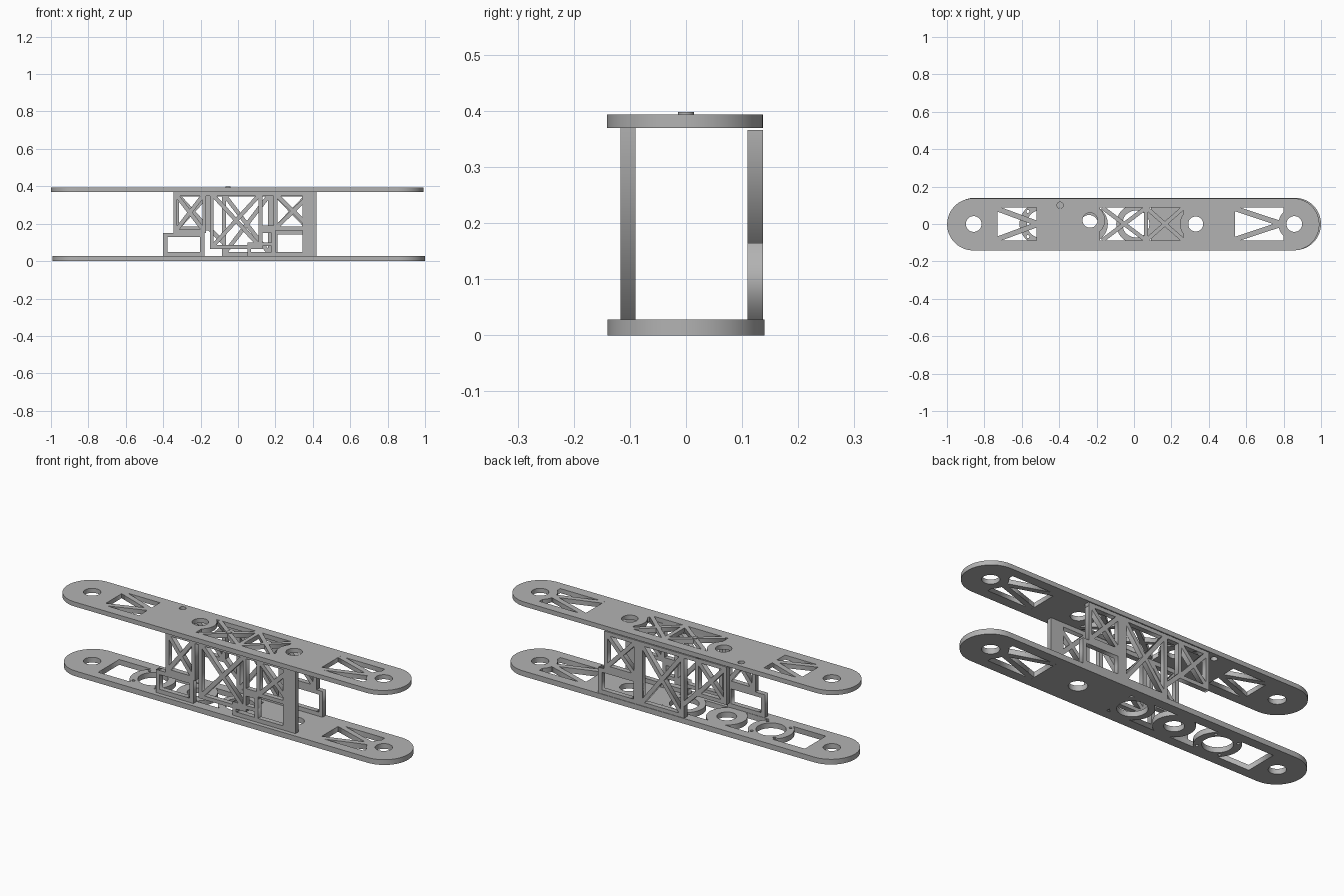
import bpy
import bmesh
from math import cos, sin, pi
from mathutils import Matrix, Vector

if "Cube" in bpy.data.objects:
    bpy.data.objects.remove(bpy.data.objects["Cube"], do_unlink=True)

grey = bpy.data.materials.new("light grey")
GREY = (0.45, 0.45, 0.45, 1)
grey.diffuse_color = GREY
grey.use_nodes = True
grey.node_tree.nodes["Principled BSDF"].inputs["Base Color"].default_value = GREY


# Flat outlines
def circle(x, y, r, n=48):
    return [(x + r * cos(2 * pi * i / n), y + r * sin(2 * pi * i / n)) for i in range(n)]


def rect(x0, x1, y0, y1):
    return [(x0, y0), (x1, y0), (x1, y1), (x0, y1)]


def stadium(cx, cy, half, r, n=32):
    pts = []
    for side, start in ((1, -pi / 2), (-1, pi / 2)):
        for i in range(n + 1):
            a = start + pi * i / n
            pts.append((cx + side * (half - r) + r * cos(a), cy + r * sin(a)))
    return pts


# A shape is a list of outlines: the outer edge, then its holes
def bar(p, q, w=0.022):
    p, q = Vector(p), Vector(q)
    d = (q - p).normalized() * w / 2
    s = Vector((-d.y, d.x))
    return [[tuple(p + s), tuple(p - s), tuple(q - s), tuple(q + s)]]


def ring(x, y, outer, inner):
    return [circle(x, y, outer), circle(x, y, inner)]


def frame(x0, x1, y0, y1, w=0.02):
    return [rect(x0, x1, y0, y1), rect(x0 + w, x1 - w, y0 + w, y1 - w)]


def cross(x0, x1, y0, y1, w=0.022):
    return [bar((x0, y0), (x1, y1), w), bar((x0, y1), (x1, y0), w)]


def braced(x0, x1, y0, y1):
    m = 0.012
    return [frame(x0, x1, y0, y1)] + cross(x0 + m, x1 - m, y0 + m, y1 - m)


# Extrude every shape by the same thickness and gather them in one object
def part(name, shapes, thickness, matrix):
    bm = bmesh.new()
    for outlines in shapes:
        curve = bpy.data.curves.new(name, 'CURVE')
        curve.dimensions = '2D'
        curve.fill_mode = 'BOTH'
        curve.extrude = thickness / 2
        for pts in outlines:
            sp = curve.splines.new('POLY')
            sp.points.add(len(pts) - 1)
            for point, (x, y) in zip(sp.points, pts):
                point.co = (x, y, 0, 1)
            sp.use_cyclic_u = True
        helper = bpy.data.objects.new(name + " outline", curve)
        bpy.context.scene.collection.objects.link(helper)
        deps = bpy.context.evaluated_depsgraph_get()
        mesh = bpy.data.meshes.new_from_object(helper.evaluated_get(deps))
        bm.from_mesh(mesh)
        bpy.data.objects.remove(helper, do_unlink=True)
        bpy.data.meshes.remove(mesh)
    bmesh.ops.remove_doubles(bm, verts=bm.verts, dist=0.00001)
    bmesh.ops.transform(bm, matrix=matrix, verts=bm.verts)
    mesh = bpy.data.meshes.new(name)
    bm.to_mesh(mesh)
    bm.free()
    mesh.materials.clear()
    mesh.materials.append(grey)
    for poly in mesh.polygons:
        poly.material_index = 0
    obj = bpy.data.objects.new(name, mesh)
    bpy.context.scene.collection.objects.link(obj)
    return obj


def level(z0, z1):
    return z1 - z0, Matrix.Translation((0, 0, (z0 + z1) / 2))


def upright(y0, y1):
    return y1 - y0, Matrix.Translation((0, (y0 + y1) / 2, 0)) @ Matrix.Rotation(pi / 2, 4, 'X')


H = 0.088  # half width of the plate openings
END = 0.857  # position of the end holes


# Two bars meeting in a point beside the end hole
def arrow(x0, x1):
    return [bar((x0, s * (H - 0.005)), (x1, 0), 0.028) for s in (-1, 1)]


# Top plate
top = [[stadium(-0.004, -0.002, 0.995, 0.139),
        circle(-END, 0, 0.042), circle(END, 0, 0.042),
        circle(-0.235, 0.02, 0.04), circle(0.33, 0, 0.04), circle(-0.395, 0.1, 0.017, 24),
        rect(-0.73, -0.52, -H, H), rect(-0.185, 0.265, -H, H), rect(0.54, 0.8, -H, H)]]
top += arrow(-0.735, -0.51) + arrow(0.54, 0.79)
top += cross(-0.17, 0.065, -H, H) + cross(0.065, 0.265, -H, H)
top += [bar((0.065, -H), (0.065, H))]
top += [ring(-0.235, 0.02, 0.08, 0.04), ring(0.33, 0, 0.085, 0.04), ring(END, 0, 0.085, 0.042)]
part("top_plate", top, *level(0.37, 0.394))
part("top_nub", [[circle(-0.053, 0, 0.014, 24)]], *level(0.39, 0.398))

# Bottom plate with its motor and bearing rings
bottom = [[stadium(0.004, 0, 0.996, 0.14),
           circle(-END, 0, 0.042), circle(END, 0, 0.042), circle(0.335, 0, 0.045),
           rect(-0.76, 0.09, -H, H), rect(0.54, 0.8, -H, H)]]
bottom += arrow(0.54, 0.79)
screws = [circle(-0.5 + 0.095 * cos(a), 0.095 * sin(a), 0.008, 12)
          for a in (pi / 4 + i * pi / 2 for i in range(4))]
bottom += [ring(-0.5, 0, 0.112, 0.073) + screws,
           ring(-0.24, 0, 0.1, 0.048), ring(0.01, 0, 0.105, 0.072), ring(END, 0, 0.085, 0.042)]
part("bottom_plate", bottom, *level(0, 0.028))

# Front truss wall
front = [frame(-0.4, -0.18, 0.028, 0.15, 0.022)]
front += braced(-0.345, -0.17, 0.15, 0.37)
front += braced(-0.15, 0.13, 0.065, 0.37)
front += braced(0.19, 0.4, 0.165, 0.37)
front += [[rect(0.345, 0.42, 0.028, 0.37)],
          [rect(-0.345, 0.42, 0.348, 0.37)],
          [rect(0.12, 0.2, 0.15, 0.19)],
          [rect(0.18, 0.2, 0.028, 0.18)],
          [rect(0.05, 0.36, 0.028, 0.05)],
          frame(0.05, 0.2, 0.028, 0.1)]
part("front_truss", front, *upright(-0.117, -0.09))

# Back truss wall
back = [frame(0.19, 0.42, 0.028, 0.165, 0.022)]
back += braced(0.19, 0.385, 0.165, 0.366)
back += braced(-0.085, 0.18, 0.028, 0.366)
back += braced(-0.335, -0.15, 0.165, 0.366)
back += [[rect(-0.335, 0.385, 0.346, 0.366)],
         [rect(0.16, 0.21, 0.028, 0.366)],
         bar((-0.16, 0.18), (-0.08, 0.1))]
part("back_truss", back, *upright(0.11, 0.137))
